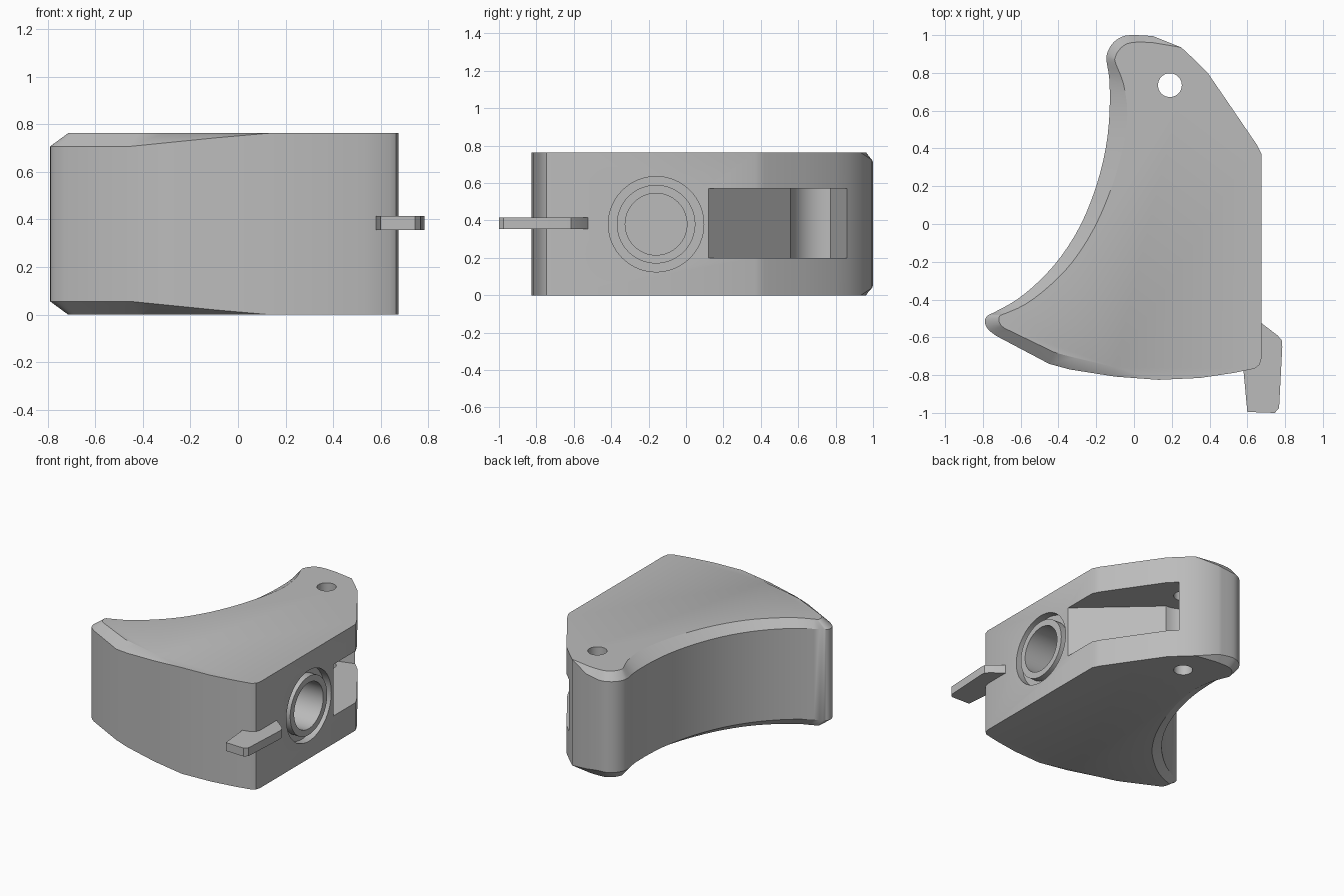
import bpy, bmesh, math
from mathutils import Vector, Matrix

if "Cube" in bpy.data.objects:
    bpy.data.objects.remove(bpy.data.objects["Cube"])

HEIGHT = 0.763
grey = bpy.data.materials.new("mid grey")
grey.use_nodes = True
grey.diffuse_color = (0.5, 0.5, 0.5, 1)
grey.node_tree.nodes["Principled BSDF"].inputs["Base Color"].default_value = (0.5, 0.5, 0.5, 1)


def finish(name, bm):
    bmesh.ops.remove_doubles(bm, verts=bm.verts, dist=0.0005)
    bmesh.ops.recalc_face_normals(bm, faces=bm.faces)
    mesh = bpy.data.meshes.new(name)
    bm.to_mesh(mesh)
    bm.free()
    mesh.materials.append(grey)
    obj = bpy.data.objects.new(name, mesh)
    bpy.context.collection.objects.link(obj)
    return obj


def loft(name, rings):
    """Closed solid through rings that have equal point counts."""
    bm = bmesh.new()
    loops = [[bm.verts.new(p) for p in ring] for ring in rings]
    n = len(rings[0])
    for low, high in zip(loops, loops[1:]):
        for i in range(n):
            j = (i + 1) % n
            bm.faces.new((low[i], low[j], high[j], high[i]))
    bm.faces.new(loops[0][::-1])
    bm.faces.new(loops[-1])
    return finish(name, bm)


def prism(name, outline, z0, z1):
    return loft(name, [[(x, y, z) for x, y in outline] for z in (z0, z1)])


def circle(cx, cy, r, n=48):
    return [(cx + r * math.cos(math.tau * i / n), cy + r * math.sin(math.tau * i / n)) for i in range(n)]


def side_cylinder(name, r, x0, x1):
    """Cylinder along x, centred on the round socket."""
    return loft(name, [[(x, y, z) for y, z in circle(-0.16, 0.38, r, 64)] for x in (x0, x1)])


def cut(target, cutter):
    mod = target.modifiers.new("cut", "BOOLEAN")
    mod.operation, mod.solver, mod.object = "DIFFERENCE", "EXACT", cutter
    bpy.context.view_layer.objects.active = target
    bpy.ops.object.modifier_apply(modifier=mod.name)
    bpy.data.objects.remove(cutter)


# Straight flank, without bevel
flank = [(0.64, -0.765), (0.665, -0.745), (0.675, -0.71), (0.675, 0.37), (0.65, 0.42),
         (0.5, 0.64), (0.39, 0.8), (0.32, 0.87), (0.25, 0.935)]
# Horn tip and concave side: x, y, bevel shift in x and y, bevel depth
hollow = [(0.1, 0.995, 0, -0.035, 0.04), (0, 1, 0.02, -0.037, 0.055), (-0.06, 0.993, 0.02, -0.04, 0.055),
          (-0.11, 0.96, 0.03, -0.04, 0.055), (-0.14, 0.91, 0.04, -0.03, 0.055),
          (-0.145, 0.86, 0.048, -0.01, 0.055), (-0.13, 0.76, 0.075, -0.02, 0.055),
          (-0.13, 0.58, 0.095, 0, 0.055), (-0.15, 0.4, 0.09, 0, 0.055), (-0.2, 0.2, 0.08, -0.01, 0.055),
          (-0.28, 0, 0.07, -0.02, 0.055), (-0.385, -0.17, 0.06, -0.03, 0.055),
          (-0.5, -0.3, 0.05, -0.03, 0.055), (-0.62, -0.4, 0.045, -0.025, 0.055),
          (-0.735, -0.465, 0.05, -0.01, 0.055), (-0.775, -0.485, 0.065, 0, 0.055),
          (-0.79, -0.515, 0.075, 0.005, 0.055), (-0.775, -0.555, 0.07, 0.02, 0.055),
          (-0.73, -0.592, 0.045, 0.04, 0.055)]
# Convex front, where the bevel fades out
front = [(-0.45, -0.74, 0.03, 0.06, 0.055), (-0.34, -0.77, 0.03, 0.06, 0.044),
         (-0.1, -0.808, 0, 0.05, 0.02)]
plain_front = [(0.13, -0.825), (0.35, -0.815), (0.53, -0.788)]


def spline(points, steps=3):
    """Catmull-Rom curve through points of any dimension."""
    out = []
    for i in range(len(points) - 1):
        a, b, c, d = (points[max(0, min(len(points) - 1, i + k))] for k in (-1, 0, 1, 2))
        for s in range(steps):
            t = s / steps
            out.append(tuple(0.5 * (2 * q + (r - p) * t + (2 * p - 5 * q + 4 * r - u) * t * t
                                    + (3 * q - p - 3 * r + u) * t ** 3)
                             for p, q, r, u in zip(a, b, c, d)))
    return out + [points[-1]]


# Main body
bare = lambda pts: [(x, y, 0, 0, 0) for x, y in pts]
columns = bare(flank) + spline(hollow) + front + bare(plain_front)
inner = [(x + dx, y + dy) for x, y, dx, dy, d in columns]
body = loft("body", [
    [(x, y, 0) for x, y in inner],
    [(c[0], c[1], c[4]) for c in columns],
    [(c[0], c[1], HEIGHT - c[4]) for c in columns],
    [(x, y, HEIGHT) for x, y in inner]])

# Lever pocket with a rounded inner end
pivot = Vector((0.19, 0.735))
arc = []
for k in range(11):
    a = math.radians(270 - 102 * k / 10)
    arc.append((pivot.x + 0.175 * math.cos(a), pivot.y + 0.175 * math.sin(a)))
pocket = [(0.9, 0.12), (0.675, 0.12)] + arc + [(0.33, 0.86), (0.9, 0.86)]
cut(body, prism("pocket_cutter", pocket, 0.2, 0.57))

# Pivot pin hole
cut(body, prism("pin_cutter", circle(pivot.x, pivot.y, 0.063), -0.1, 0.9))

# Round socket: recess, then a flush collar with a bore
cut(body, side_cylinder("recess_cutter", 0.255, 0.62, 0.8))
collar = side_cylinder("socket_collar", 0.21, 0.6, 0.674)
for part in (body, collar):
    cut(part, side_cylinder("bore_cutter", 0.165, 0.36, 0.8))

# Flat tab at the front corner
tab = prism("side_tab", [(0.6, -0.525), (0.675, -0.525), (0.76, -0.59), (0.782, -0.615), (0.785, -0.65),
                         (0.768, -0.975), (0.745, -1), (0.6, -0.995), (0.58, -0.78)], 0.355, 0.415)

for part in (body, collar, tab):
    bpy.ops.object.select_all(action="DESELECT")
    part.select_set(True)
    bpy.context.view_layer.objects.active = part
    bpy.ops.object.shade_smooth_by_angle(angle=math.radians(30))
